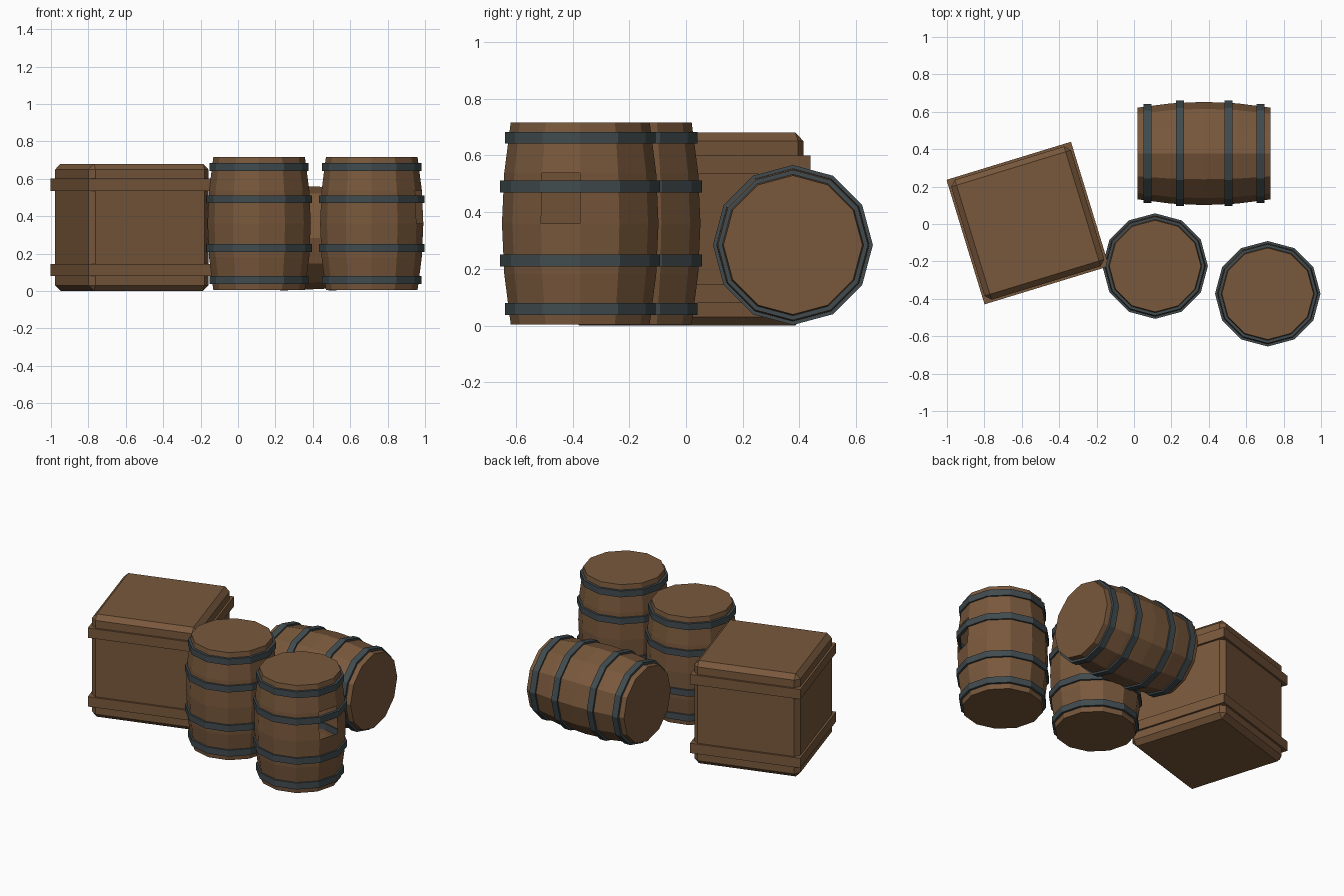
import bpy, bmesh, math
from mathutils import Matrix, Vector

cube = bpy.data.objects.get("Cube")
if cube:
    bpy.data.objects.remove(cube, do_unlink=True)

SIDES = 12
HALF = 0.356  # half the barrel height


def material(name, colour):
    m = bpy.data.materials.new(name)
    m.use_nodes = True
    m.diffuse_color = colour
    bsdf = next(n for n in m.node_tree.nodes if n.type == 'BSDF_PRINCIPLED')
    bsdf.inputs["Base Color"].default_value = colour
    bsdf.inputs["Roughness"].default_value = 0.8
    return m


wood = material("brown wood", (0.19, 0.098, 0.045, 1))
iron = material("dark iron", (0.052, 0.07, 0.077, 1))


def finish(name, bm, mat, matrix):
    bmesh.ops.recalc_face_normals(bm, faces=bm.faces[:])
    mesh = bpy.data.meshes.new(name)
    bm.to_mesh(mesh)
    bm.free()
    mesh.materials.append(mat)
    obj = bpy.data.objects.new(name, mesh)
    obj.matrix_world = matrix
    bpy.context.scene.collection.objects.link(obj)
    return obj


def lathe(profile, closed):
    """Turn (radius, z) points about z; closed joins the profile into a ring."""
    bm = bmesh.new()
    rings = []
    for r, z in profile:
        rings.append([bm.verts.new((r * math.cos(a), r * math.sin(a), z))
                      for a in (math.tau * i / SIDES for i in range(SIDES))])
    pairs = list(zip(rings, rings[1:]))
    if closed:
        pairs.append((rings[-1], rings[0]))
    else:
        bm.faces.new(rings[0])
        bm.faces.new(rings[-1])
    for low, high in pairs:
        for i in range(SIDES):
            j = (i + 1) % SIDES
            bm.faces.new((low[i], low[j], high[j], high[i]))
    return bm


def barrel(name, matrix, broken=False):
    # Staved body with flat ends
    bm = lathe([(0.245, -HALF), (0.268, -HALF / 2), (0.276, 0),
                (0.268, HALF / 2), (0.245, HALF)], False)
    if broken:
        # One missing stave section
        spot = Vector((math.cos(-math.pi / 12), math.sin(-math.pi / 12), 0)) * 0.26
        spot.z = HALF / 4
        bmesh.ops.recalc_face_normals(bm, faces=bm.faces[:])
        gap = min(bm.faces, key=lambda f: (f.calc_center_median() - spot).length)
        bmesh.ops.delete(bm, geom=[gap], context='FACES')
    finish(name + "_body", bm, wood, matrix)
    # Four iron hoops
    for n, (z, r) in enumerate([(-0.302, 0.265), (-0.13, 0.282),
                                (0.13, 0.282), (0.302, 0.265)]):
        w = 0.021
        ring = lathe([(r - 0.02, z - w), (r, z - w), (r, z + w), (r - 0.02, z + w)], True)
        finish(f"{name}_hoop_{n + 1}", ring, iron, matrix)


def box(name, half, low, high, matrix, chamfer=0):
    bm = bmesh.new()
    bmesh.ops.create_cube(bm, size=1)
    bmesh.ops.scale(bm, vec=(2 * half, 2 * half, high - low), verts=bm.verts)
    bmesh.ops.translate(bm, vec=(0, 0, (low + high) / 2), verts=bm.verts)
    if chamfer:
        bmesh.ops.bevel(bm, geom=bm.edges[:], offset=chamfer, segments=1,
                        affect='EDGES', profile=0.5)
    finish(name, bm, wood, matrix)


# Barrels: two standing, one on its side
barrel("middle_barrel", Matrix.Translation((0.113, -0.225, 0.36)))
barrel("left_barrel", Matrix.Translation((0.715, -0.373, 0.36)), True)
barrel("lying_barrel", Matrix.Translation((0.375, 0.377, 0.284))
       @ Matrix.Rotation(math.pi / 2, 4, 'Y'))

# Turned crate with two raised battens
turn = Matrix.Translation((-0.568, 0.005, 0)) @ Matrix.Rotation(math.radians(17), 4, 'Z')
box("crate_body", 0.335, 0, 0.68, turn, 0.03)
box("crate_lower_batten", 0.348, 0.08, 0.145, turn)
box("crate_upper_batten", 0.348, 0.535, 0.6, turn)
